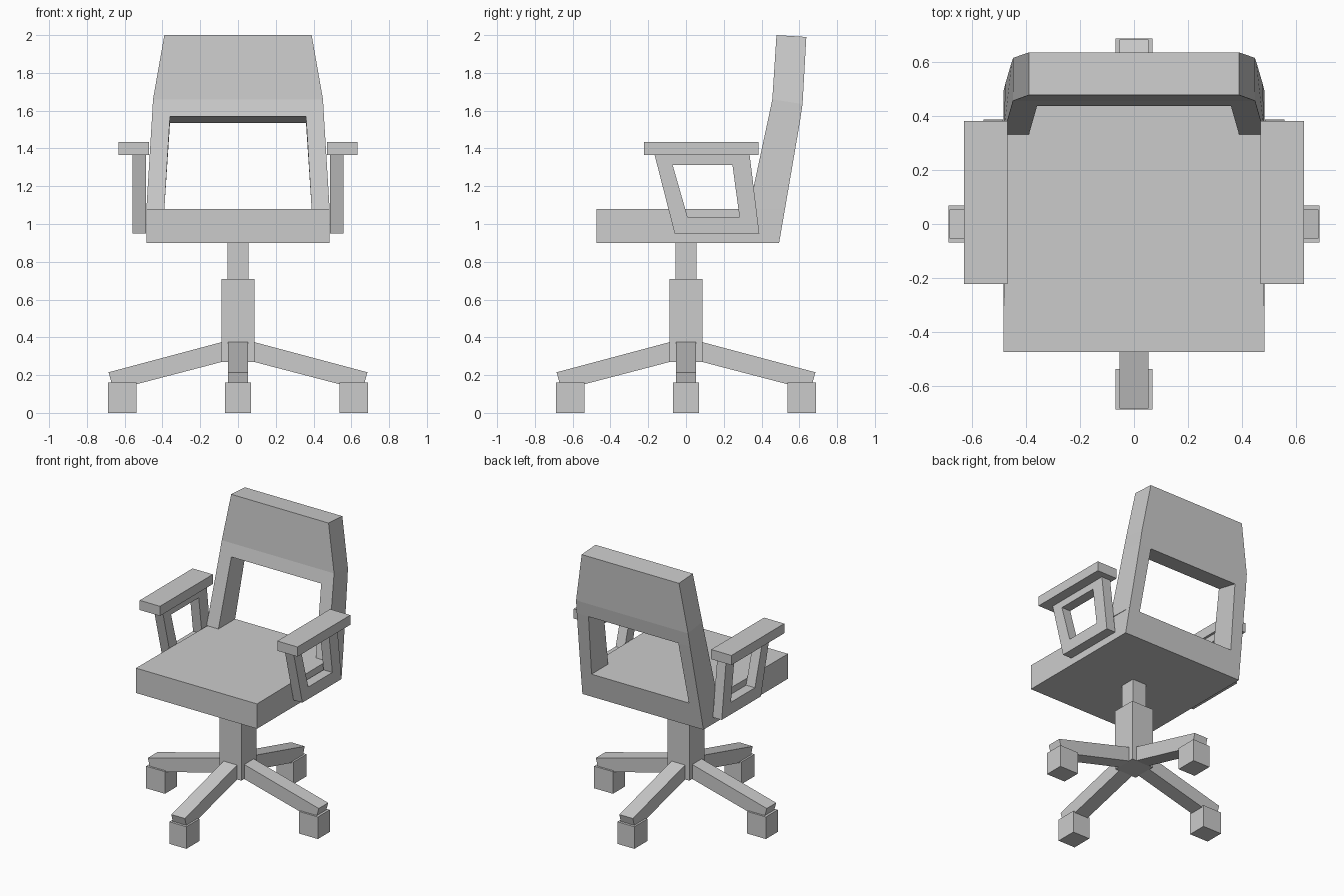
import bpy, bmesh
from math import pi
from mathutils import Matrix

if "Cube" in bpy.data.objects:
    bpy.data.objects.remove(bpy.data.objects["Cube"])


def make(name, verts, faces, turn=0):
    bm = bmesh.new()
    vs = [bm.verts.new(v) for v in verts]
    for f in faces:
        bm.faces.new([vs[i] for i in f])
    bmesh.ops.recalc_face_normals(bm, faces=bm.faces)
    bm.transform(Matrix.Rotation(turn, 4, 'Z'))
    mesh = bpy.data.meshes.new(name)
    bm.to_mesh(mesh)
    bm.free()
    ob = bpy.data.objects.new(name, mesh)
    bpy.context.collection.objects.link(ob)
    return ob


HEX = [(0, 1, 2, 3), (7, 6, 5, 4)] + [(i, (i + 1) % 4, (i + 1) % 4 + 4, i + 4) for i in range(4)]


def box(name, x0, x1, y0, y1, z0, z1, turn=0):
    return make(name, [(x, y, z) for z in (z0, z1)
                       for x, y in ((x0, y0), (x1, y0), (x1, y1), (x0, y1))], HEX, turn)


# Seat with slanted rear face
make("seat", [(-.485, -.475, .9), (.485, -.475, .9), (.485, .493, .9), (-.485, .493, .9),
              (-.485, -.475, 1.08), (.485, -.475, 1.08), (.477, .524, 1.08), (-.477, .524, 1.08)], HEX)

# Backrest: rows of (front y, front z, front half width, back y, back z, back half width, inner half width)
rows = [(.333, 1.08, .485, .524, 1.08, .477, .39),
        (.438, 1.57, .455, .602, 1.535, .454, .36),
        (.457, 1.66, .45, .617, 1.635, .449, .35),
        (.479, 2.0, .39, .637, 1.99, .39, .30)]
verts, faces = [], []
for fy, fz, fx, by, bz, bx, xi in rows:
    verts += [(x, fy, fz) for x in (-fx, -xi, xi, fx)]
    verts += [(x, by, bz) for x in (-bx, -xi, xi, bx)]
for r in range(3):
    a, b = r * 8, r * 8 + 8
    for c in range(3):
        if r == 0 and c == 1:      # opening
            continue
        for s in (0, 4):
            faces.append((a + s + c, a + s + c + 1, b + s + c + 1, b + s + c))
    for c in ((0, 1, 2, 3) if r == 0 else (0, 3)):
        faces.append((a + c, a + c + 4, b + c + 4, b + c))
faces += [(0, 1, 5, 4), (2, 3, 7, 6), (9, 10, 14, 13)]
faces += [(24 + c, 25 + c, 29 + c, 28 + c) for c in range(3)]
make("backrest", verts, faces)

# Armrests: pad and four-sided loop on each side
outer = [(-.166, 1.365), (-.06, .95), (.388, .95), (.337, 1.365)]
inner = [(-.071, 1.313), (.008, 1.038), (.283, 1.038), (.246, 1.313)]
ring_faces = []
for i in range(4):
    j = (i + 1) % 4
    ring_faces += [(i, j, j + 4, i + 4), (i + 8, j + 8, j + 12, i + 12),
                   (i, j, j + 8, i + 8), (i + 4, j + 4, j + 12, i + 12)]
for side, s in (("left", -1), ("right", 1)):
    xa, xb = sorted((s * .47, s * .632))
    box(side + "_arm_pad", xa, xb, -.222, .383, 1.365, 1.435)
    make(side + "_arm_loop", [(s * x, y, z) for x in (.487, .558) for y, z in outer + inner], ring_faces)

# Gas lift column
box("column_lower", -.088, .088, -.088, .088, .27, .71)
box("column_upper", -.056, .056, -.056, .056, .71, .9)

# Four sloping legs with block casters
profile = [(.085, .27), (.085, .375), (.685, .215), (.659, .12)]
for k, side in enumerate(("right", "back", "left", "front")):
    make(side + "_leg", [(x, y, z) for y in (-.054, .054) for x, z in profile], HEX, k * pi / 2)
    box(side + "_caster", .538, .688, -.068, .068, 0, .16, k * pi / 2)
